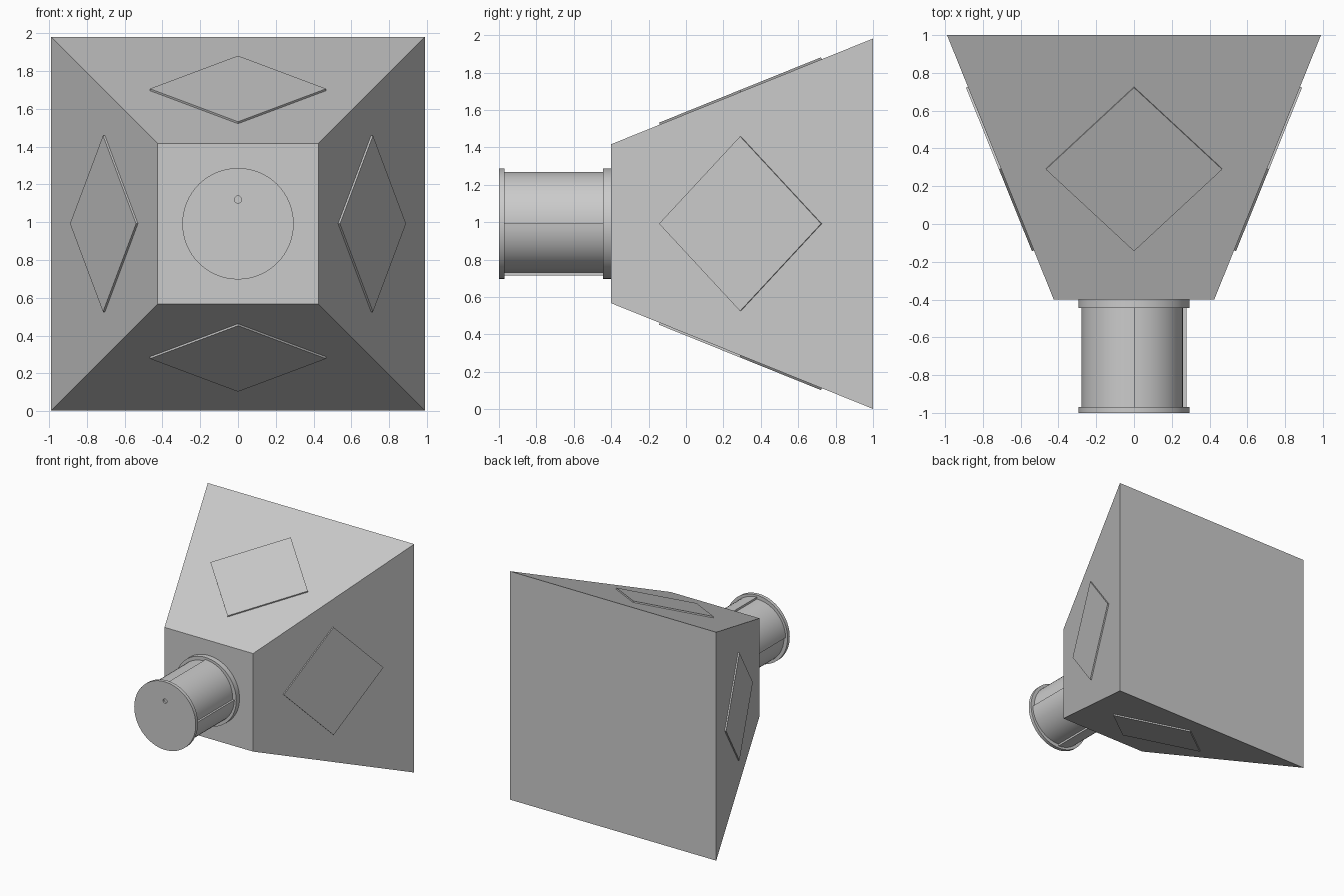
import bpy, bmesh, math
from mathutils import Matrix, Vector

if "Cube" in bpy.data.objects:
    bpy.data.objects.remove(bpy.data.objects["Cube"])

CZ = 0.992                      # height of the central axis
AXIS = Vector((0, 0, CZ))


def loft(name, loops, smooth=False):
    """Closed solid from a list of equal-length point loops."""
    bm = bmesh.new()
    rings = [[bm.verts.new(p) for p in loop] for loop in loops]
    n = len(rings[0])
    for a, b in zip(rings, rings[1:]):
        for i in range(n):
            j = (i + 1) % n
            bm.faces.new((a[i], a[j], b[j], b[i]))
    bm.faces.new(rings[0])
    bm.faces.new(rings[-1])
    bmesh.ops.recalc_face_normals(bm, faces=bm.faces[:])
    me = bpy.data.meshes.new(name)
    bm.to_mesh(me)
    bm.free()
    ob = bpy.data.objects.new(name, me)
    bpy.context.collection.objects.link(ob)
    if smooth:
        bpy.ops.object.select_all(action='DESELECT')
        ob.select_set(True)
        bpy.context.view_layer.objects.active = ob
        bpy.ops.object.shade_smooth_by_angle(angle=math.radians(30))
    return ob


def square(h, y):
    return [AXIS + Vector((sx * h, y, sz * h))
            for sx, sz in ((-1, -1), (1, -1), (1, 1), (-1, 1))]


def circle(r, y, n=64, z=0.0):
    return [AXIS + Vector((r * math.cos(t), y, z + r * math.sin(t)))
            for t in (2 * math.pi * i / n for i in range(n))]


def spiral(y, steps=14):
    """Four shells, each shrinking clockwise to leave a small step."""
    pts = []
    for q in range(4):
        for i in range(steps + 1):
            f = i / steps
            t = (q + f) * math.pi / 2
            r = 0.26 + 0.017 * f
            pts.append(AXIS + Vector((r * math.cos(t), y, r * math.sin(t))))
    return pts


# Flared square body
H0, H1, Y0, Y1 = 0.425, 0.99, -0.4, 1.0
loft("flared_body", [square(H0, Y0), square(H1, Y1)])

# Neck barrel and its two flanges
loft("neck_barrel", [spiral(-0.98), spiral(-0.39)], True)
loft("rear_flange", [circle(0.295, -0.445), circle(0.295, -0.4)], True)
cap = loft("front_cap", [circle(0.295, -1.0), circle(0.295, -0.97)], True)

# Small hole in the front cap
cutter = loft("hole_cutter", [circle(0.019, -1.05, 24, 0.128),
                              circle(0.019, -0.985, 24, 0.128)])
cutter.hide_render = True
cutter.hide_viewport = True
mod = cap.modifiers.new("hole", 'BOOLEAN')
mod.operation = 'DIFFERENCE'
mod.solver = 'EXACT'
mod.object = cutter

# Thin diamond pad on each sloping side
slope = math.atan2(H1 - H0, Y1 - Y0)
along = Vector((math.sin(slope), math.cos(slope), 0))
out = Vector((math.cos(slope), -math.sin(slope), 0))
yc = 0.293
centre = Vector((H0 + (yc - Y0) * math.tan(slope), yc, 0))
D = 0.467
diamond = [along * D, Vector((0, 0, D)), along * -D, Vector((0, 0, -D))]
for k, side in enumerate(("right", "top", "left", "bottom")):
    rot = Matrix.Rotation(-k * math.pi / 2, 3, 'Y')
    loft(side + "_pad", [[AXIS + rot @ (centre + d + out * o) for d in diamond]
                         for o in (-0.01, 0.011)])
